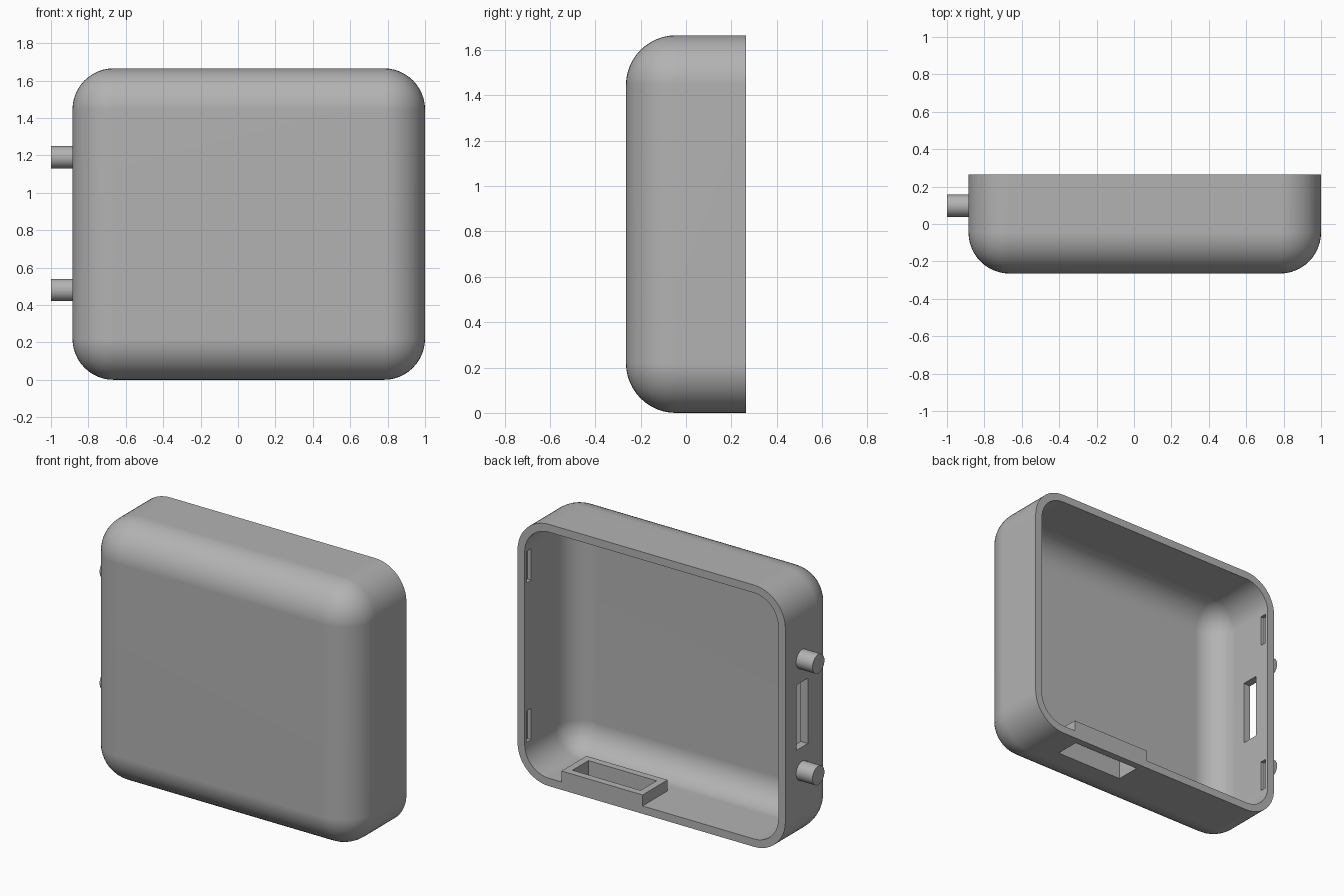
import bpy, bmesh, math
from mathutils import Vector, Matrix

if "Cube" in bpy.data.objects:
    bpy.data.objects.remove(bpy.data.objects["Cube"], do_unlink=True)

# One plain grey for the whole case
grey = bpy.data.materials.new("plain grey")
grey.use_nodes = True
COLOUR = (0.45, 0.45, 0.45, 1)
grey.diffuse_color = COLOUR
grey.node_tree.nodes["Principled BSDF"].inputs["Base Color"].default_value = COLOUR


def add_object(name, bm):
    bmesh.ops.recalc_face_normals(bm, faces=bm.faces)
    mesh = bpy.data.meshes.new(name)
    bm.to_mesh(mesh)
    bm.free()
    mesh.materials.append(grey)
    obj = bpy.data.objects.new(name, mesh)
    bpy.context.collection.objects.link(obj)
    return obj


def box(name, low, high, radius=0):
    """Box between two corners; a radius rounds the front and the four sides' corners."""
    low, high = Vector(low), Vector(high)
    bm = bmesh.new()
    bmesh.ops.create_cube(bm, size=1)
    for v in bm.verts:
        v.co = (low + high) / 2 + v.co * (high - low)
    if radius:
        edges = [e for e in bm.edges if any(v.co.y < high.y - 0.001 for v in e.verts)]
        bmesh.ops.bevel(bm, geom=edges, offset=radius, segments=12, profile=0.5,
                        affect='EDGES', clamp_overlap=False)
    return add_object(name, bm)


def combine(target, tool, operation):
    """Apply a boolean and discard the tool object."""
    tool.hide_render = True
    mod = target.modifiers.new(operation.lower(), 'BOOLEAN')
    mod.operation, mod.solver, mod.object = operation, 'EXACT', tool
    bpy.context.view_layer.objects.active = target
    bpy.ops.object.modifier_apply(modifier=mod.name)
    bpy.data.objects.remove(tool, do_unlink=True)


def shade(obj):
    bpy.ops.object.select_all(action='DESELECT')
    obj.select_set(True)
    bpy.context.view_layer.objects.active = obj
    bpy.ops.object.shade_smooth_by_angle(angle=math.radians(30))


LEFT, RIGHT, BACK, TOP = 1.0, -0.885, 0.265, 1.665
WALL, ROUND = 0.05, 0.22

# Hollow rounded shell, open at the back
shell = box("case_shell", (RIGHT, -BACK, 0), (LEFT, BACK, TOP), ROUND)
cavity = box("cavity_cutter", (RIGHT + WALL, -BACK + WALL, WALL),
             (LEFT - WALL, BACK + 0.1, TOP - WALL), ROUND - WALL)
combine(shell, cavity, 'DIFFERENCE')

# Raised connector housing on the floor, with a port through it
combine(shell, box("port_housing", (0.12, 0.015, 0.02), (0.69, BACK, 0.12)), 'UNION')
combine(shell, box("port_cutter", (0.165, 0.06, -0.1), (0.645, 0.22, 0.3)), 'DIFFERENCE')

# Switch slot through the right wall
combine(shell, box("slot_cutter", (RIGHT - 0.1, 0.04, 0.63),
                   (RIGHT + 0.1, 0.155, 1.045)), 'DIFFERENCE')

# Shallow snap notches inside both side walls
for wall_x in (RIGHT + WALL, LEFT - WALL):
    for z in (0.325, 1.34):
        notch = box("notch_cutter", (wall_x - 0.025, 0.2, z - 0.1),
                    (wall_x + 0.025, 0.245, z + 0.1))
        combine(shell, notch, 'DIFFERENCE')

shade(shell)
weighted = shell.modifiers.new("even_shading", 'WEIGHTED_NORMAL')
weighted.keep_sharp = True

# Two round buttons on the right side
for name, z in (("upper_button", 1.19), ("lower_button", 0.48)):
    bm = bmesh.new()
    bmesh.ops.create_cone(bm, cap_ends=True, segments=32, radius1=0.06, radius2=0.06,
                          depth=0.14, matrix=Matrix.Translation((-0.93, 0.097, z))
                          @ Matrix.Rotation(math.pi / 2, 4, 'Y'))
    shade(add_object(name, bm))
